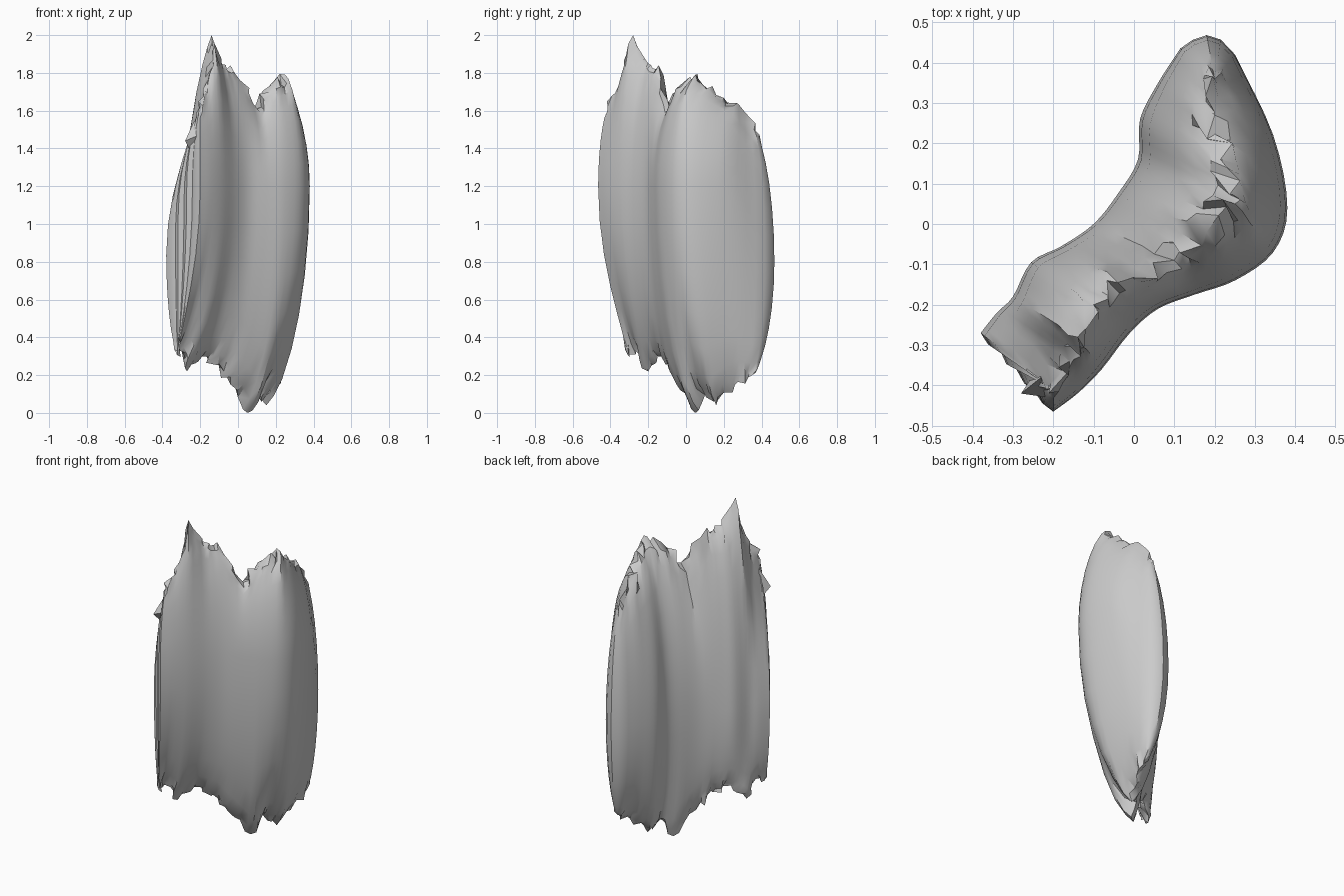
import bpy, bmesh, math, random
from mathutils import Vector

random.seed(4)
cube = bpy.data.objects.get("Cube")
if cube:
    bpy.data.objects.remove(cube, do_unlink=True)

# Guide curves, all running from the front end to the back end
FRONT = [(-.20, -.465), (-.14, -.42), (-.08, -.36), (-.01, -.27), (.06, -.21), (.15, -.175),
         (.25, -.14), (.345, -.07), (.38, .04), (.345, .22), (.25, .42)]
BACK = [(-.38, -.27), (-.34, -.22), (-.30, -.18), (-.255, -.095), (-.18, -.055), (-.10, .0),
        (-.04, .075), (.01, .16), (.015, .26), (.06, .35), (.115, .435)]
TOP = [(-.20, -.41, 1.62), (-.16, -.34, 1.76), (-.14, -.28, 2.0), (-.10, -.20, 1.85),
       (-.04, -.145, 1.84), (.10, -.09, 1.61), (.18, -.02, 1.74), (.25, .05, 1.79),
       (.23, .14, 1.73), (.20, .27, 1.64), (.20, .36, 1.50)]
BOTTOM = [(-.32, -.31, .31), (-.31, -.27, .33), (-.27, -.20, .22), (-.20, -.15, .30),
          (-.10, -.10, .26), (-.04, -.04, .15), (.05, .05, 0), (.10, .10, .11),
          (.15, .16, .04), (.20, .26, .15), (.22, .35, .20)]
STEPS = 4                                   # samples between guide points


def smooth_curve(points):
    """Catmull-Rom samples through the points."""
    p = [Vector(q) for q in points]
    p = [2 * p[0] - p[1]] + p + [2 * p[-1] - p[-2]]
    out = []
    for i in range(1, len(p) - 2):
        a, b, c, d = p[i - 1:i + 3]
        for k in range(STEPS):
            u = k / STEPS
            out.append(.5 * (2 * b + (c - a) * u + (2 * a - 5 * b + 4 * c - d) * u ** 2
                             + (3 * b - a - 3 * c + d) * u ** 3))
    return out + [p[-2]]


def crest_curve(points):
    """Straight samples between the points, so the peaks stay sharp."""
    p = [Vector(q) for q in points]
    return [a.lerp(b, k / STEPS) for a, b in zip(p, p[1:]) for k in range(STEPS)] + [p[-1]]


def jitter(amount):
    return Vector([random.uniform(-amount, amount) for _ in range(3)])


front, back = smooth_curve(FRONT), smooth_curve(BACK)
top, bottom = crest_curve(TOP), crest_curve(BOTTOM)
n = len(front)
# Broken crests: guide points stay put, the samples between them scatter
top_break = [jitter(.03 if i % STEPS else 0) for i in range(n)]
bottom_break = [jitter(.02 if i % STEPS else 0) for i in range(n)]

# Widest outline: front side, round back end, back side, pleated front end;
# each point knows its crest index and its side (0 front, 1 back)
outline = [(front[i], i, 0) for i in range(n)]
outline += [(Vector(q), n - 1, .5) for q in ((.215, .457), (.18, .468), (.145, .456))]
outline += [(back[i], i, 1) for i in range(n - 1, -1, -1)]
outline += [(back[0].lerp(front[0], k / 8) + Vector((.004, .004)) * (-1) ** k, 0, 1 - k / 8)
            for k in range(1, 8)]


def ring_point(p, i, side, angle):
    """Point on the curved wall from the outline up or down to a crest."""
    upper = angle > 0
    crest, broken = (top[i], top_break[i]) if upper else (bottom[i], bottom_break[i])
    mid = 1.0 + max(-.2, min(.2, 1.5 * (p.x - p.y)))
    s = abs(math.sin(angle))
    # the front end leans, so its walls taper faster above the back and below the front
    lean = max(0, 1 - i / 12) * (side if upper else 1 - side)
    c = max(0, math.cos(angle)) ** (1.35 + 1.1 * lean)
    v = Vector((crest.x + (p.x - crest.x) * c, crest.y + (p.y - crest.y) * c,
                mid + (crest.z - mid) * s))
    return v + broken * s ** 24


# Rock body: rings lofted from the lower crest to the upper crest
bm = bmesh.new()
angles = [math.radians(a) for a in (-90, -74, -62, -48, -36, -24, -12, 0,
                                    12, 24, 36, 48, 60, 72, 90)]
rings = []
for a in angles:
    rough = .01 if 1.2 < abs(a) < 1.5 else 0         # chipped rims near the crests
    ring = []
    for p, i, side in outline:
        v = ring_point(p, i, side, a) + jitter(rough)
        v.z = max(v.z, 0)
        ring.append(bm.verts.new(v))
    rings.append(ring)
m = len(outline)
for lo, hi in zip(rings, rings[1:]):
    for j in range(m):
        k = (j + 1) % m
        bm.faces.new((lo[j], lo[k], hi[k], hi[j]))
bmesh.ops.remove_doubles(bm, verts=bm.verts, dist=.0005)

# Small broken flake on the front end
flake = [bm.verts.new(q) for q in ((-.28, -.42, 1.44), (-.23, -.38, 1.55),
                                   (-.21, -.43, 1.47), (-.24, -.36, 1.36))]
for f in ((0, 2, 1), (0, 1, 3), (0, 3, 2), (1, 2, 3)):
    bm.faces.new([flake[q] for q in f])
bmesh.ops.recalc_face_normals(bm, faces=bm.faces)

mesh = bpy.data.meshes.new("rock_body")
bm.to_mesh(mesh)
bm.free()
rock = bpy.data.objects.new("rock_body", mesh)
bpy.context.collection.objects.link(rock)

# Plain grey stone
stone = bpy.data.materials.new("stone grey")
stone.use_nodes = True
grey = (.6, .6, .6, 1)
stone.diffuse_color = grey
stone.node_tree.nodes["Principled BSDF"].inputs["Base Color"].default_value = grey
mesh.materials.append(stone)

bpy.context.view_layer.objects.active = rock
rock.select_set(True)
bpy.ops.object.shade_smooth_by_angle(angle=math.radians(35))
